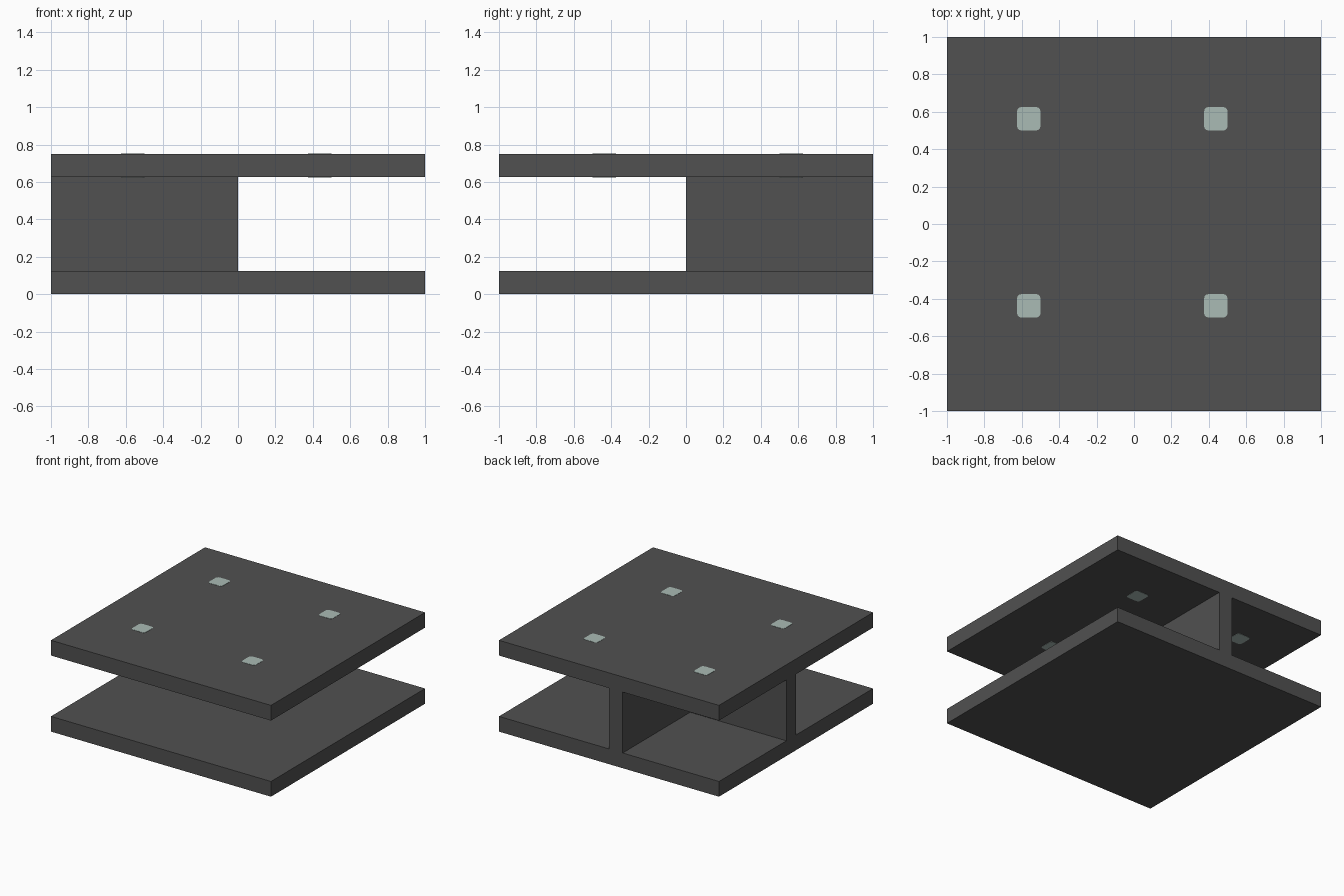
import bpy
import bmesh
from mathutils import Matrix

if "Cube" in bpy.data.objects:
    bpy.data.objects.remove(bpy.data.objects["Cube"], do_unlink=True)

UNIT = 0.125  # plate and wall thickness
HEIGHT = 6 * UNIT


def make_material(name, colour):
    mat = bpy.data.materials.new(name)
    mat.use_nodes = True
    mat.diffuse_color = colour
    mat.node_tree.nodes["Principled BSDF"].inputs["Base Color"].default_value = colour
    return mat


def add_object(name, bm, mat):
    bmesh.ops.recalc_face_normals(bm, faces=bm.faces)
    mesh = bpy.data.meshes.new(name)
    bm.to_mesh(mesh)
    bm.free()
    mesh.materials.append(mat)
    obj = bpy.data.objects.new(name, mesh)
    bpy.context.collection.objects.link(obj)
    return obj


def box(name, centre, size, mat, corner=0):
    bm = bmesh.new()
    bmesh.ops.create_cube(bm, size=1, matrix=Matrix.Translation(centre) @ Matrix.Diagonal((*size, 1)))
    if corner:  # round the upright edges only
        upright = [e for e in bm.edges
                   if abs(e.verts[0].co.z - e.verts[1].co.z) > size[2] / 2]
        bmesh.ops.bevel(bm, geom=upright, offset=corner, segments=3,
                        profile=0.5, affect='EDGES')
    return add_object(name, bm, mat)


def extrude_profile(name, outline, low, high, mat):
    bm = bmesh.new()
    face = bm.faces.new([bm.verts.new((x, y, low)) for x, y in outline])
    result = bmesh.ops.extrude_face_region(bm, geom=[face])
    top = [v for v in result["geom"] if isinstance(v, bmesh.types.BMVert)]
    bmesh.ops.translate(bm, verts=top, vec=(0, 0, high - low))
    # close the underside if the extrusion removed it
    if not face.is_valid:
        bmesh.ops.holes_fill(bm, edges=[e for e in bm.edges if e.is_boundary])
    return add_object(name, bm, mat)


dark_grey = make_material("dark grey", (0.082, 0.082, 0.082, 1))
pale_green = make_material("pale grey green", (0.40, 0.495, 0.46, 1))

# Two square plates
box("bottom_plate", (0, 0, UNIT / 2), (2, 2, UNIT), dark_grey)
box("top_plate", (0, 0, HEIGHT - UNIT / 2), (2, 2, UNIT), dark_grey)

# L-shaped wall joining the plates, running to the back and right edges
corner_outline = [(-1, 0), (0, 0), (0, 1), (-UNIT, 1), (-UNIT, UNIT), (-1, UNIT)]
extrude_profile("corner_wall", corner_outline, UNIT, HEIGHT - UNIT, dark_grey)

# Four small lights set through the top plate, just proud of both faces
for side, x in (("right", -4.5), ("left", 3.5)):
    for end, y in (("front", -3.5), ("back", 4.5)):
        box(f"light_{end}_{side}", (x * UNIT, y * UNIT, HEIGHT - UNIT / 2),
            (UNIT, UNIT, UNIT + 0.004), pale_green, corner=0.022)
